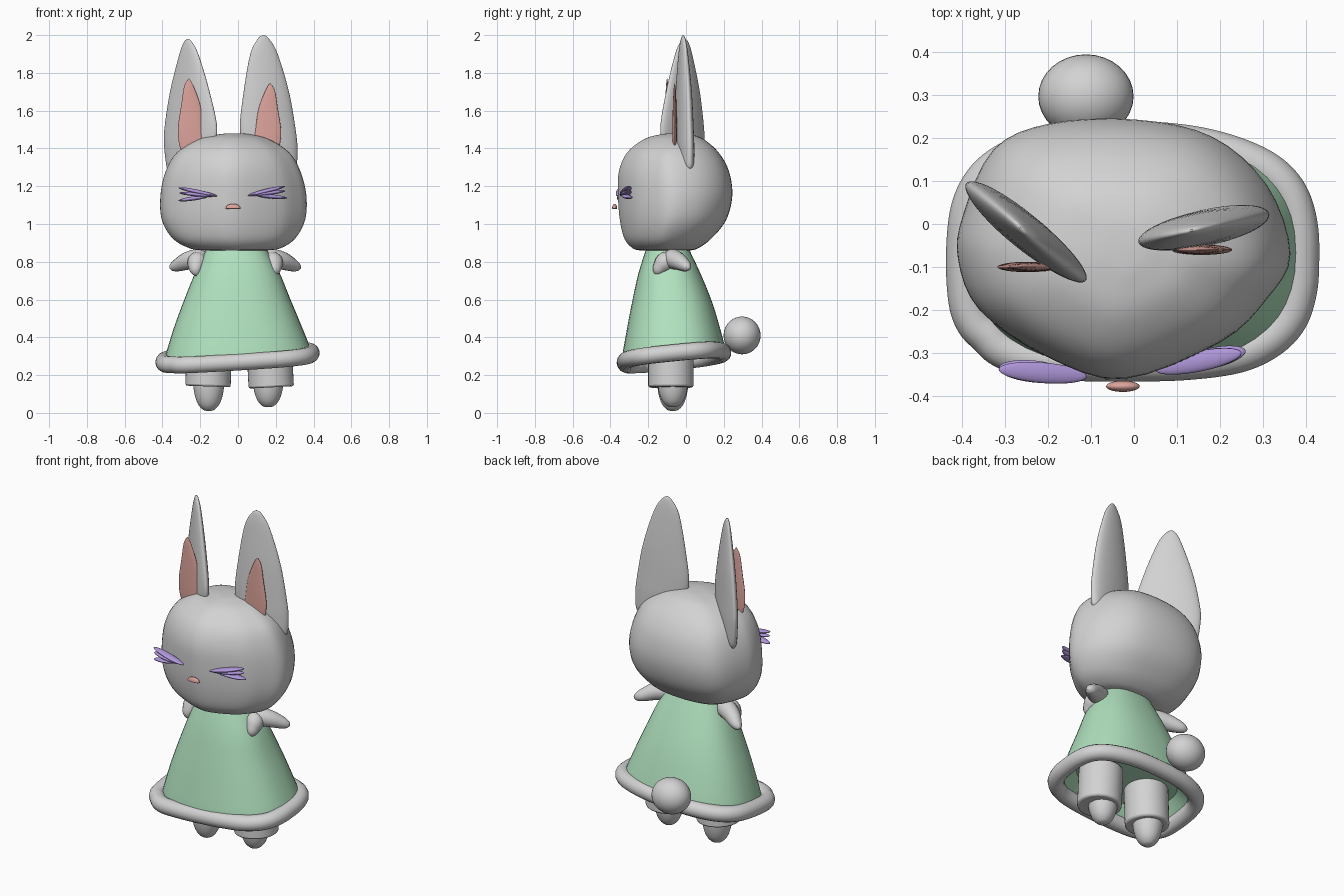
import bpy, math
from mathutils import Vector

if "Cube" in bpy.data.objects:
    bpy.data.objects.remove(bpy.data.objects["Cube"], do_unlink=True)

parts = []


def material(name, *rgb):
    m = bpy.data.materials.new(name)
    m.use_nodes = True
    m.diffuse_color = (*rgb, 1)
    m.node_tree.nodes["Principled BSDF"].inputs["Base Color"].default_value = (*rgb, 1)
    return m


FUR = material("pale grey fur", 0.65, 0.65, 0.65)
GREEN = material("mint cloth", 0.44, 0.76, 0.52)
PINK = material("soft pink", 0.72, 0.37, 0.33)
PURPLE = material("lilac", 0.43, 0.31, 0.70)


def spline(points, steps, closed=False):
    """Smooth interpolation through tuples of any length."""
    n, out = len(points), []
    pick = lambda i: points[i % n] if closed else points[max(0, min(n - 1, i))]
    for i in range(n if closed else n - 1):
        for k in range(steps):
            t = k / steps
            out.append(tuple(
                b + 0.5 * t * (c - a + t * (2 * a - 5 * b + 4 * c - d + t * (3 * (b - c) + d - a)))
                for a, b, c, d in zip(pick(i - 1), pick(i), pick(i + 1), pick(i + 2))))
    return out if closed else out + [tuple(points[-1])]


def rounded(power=2.0, count=48):
    """Unit superellipse outline."""
    bend = lambda v: math.copysign(abs(v) ** (2 / power), v)
    angles = [math.tau * i / count for i in range(count)]
    return [(bend(math.cos(a)), bend(math.sin(a))) for a in angles]


def finish(obj, name, mat):
    obj.name = name
    obj.data.materials.clear()
    obj.data.materials.append(mat)
    parts.append(obj)
    return obj


def loft(name, rows, outline, mat, warp=lambda x, y, z: (x, y, z), steps=5):
    """Stack an outline through rows of (z, x min, x max, y min, y max)."""
    rows, n = spline(rows, steps), len(outline)
    verts = [warp((x0 + x1) / 2 + u * (x1 - x0) / 2, (y0 + y1) / 2 + v * (y1 - y0) / 2, z)
             for z, x0, x1, y0, y1 in rows for u, v in outline]
    faces = [(r * n + i, r * n + (i + 1) % n, (r + 1) * n + (i + 1) % n, (r + 1) * n + i)
             for r in range(len(rows) - 1) for i in range(n)]
    faces += [tuple(reversed(range(n))), tuple(range(len(verts) - n, len(verts)))]
    mesh = bpy.data.meshes.new(name)
    mesh.from_pydata(verts, [], faces)
    obj = bpy.data.objects.new(name, mesh)
    bpy.context.collection.objects.link(obj)
    return finish(obj, name, mat)


def tube(name, points, mat, closed=False):
    """Round tube through (x, y, z, radius) points."""
    data = bpy.data.curves.new(name, "CURVE")
    data.dimensions = "3D"
    data.bevel_depth, data.bevel_resolution, data.use_fill_caps = 1, 5, True
    path = spline(points, 6, closed)
    s = data.splines.new("POLY")
    s.points.add(len(path) - 1)
    s.use_cyclic_u = closed
    for p, (x, y, z, r) in zip(s.points, path):
        p.co, p.radius = (x, y, z, 1), r
    obj = bpy.data.objects.new(name, data)
    bpy.context.collection.objects.link(obj)
    bpy.ops.object.select_all(action="DESELECT")
    obj.select_set(True)
    bpy.context.view_layer.objects.active = obj
    bpy.ops.object.convert(target="MESH")
    return finish(bpy.context.object, name, mat)


def ball(name, centre, size, mat, along=None):
    bpy.ops.mesh.primitive_uv_sphere_add(segments=32, ring_count=20, location=centre)
    obj = bpy.context.object
    obj.scale = size
    if along:
        obj.rotation_euler = Vector(along).to_track_quat("X", "Z").to_euler()
    return finish(obj, name, mat)


# Head: pointed face, broad back
head_outline = spline([(0, -1), (.58, -.72), (.86, -.38), (1, -.03), (.86, .5), (.53, .87),
                       (.07, 1), (-.45, .97), (-.79, .77), (-.97, .27), (-1, -.07),
                       (-.87, -.47), (-.47, -.83)], 4, True)
loft("head", [(.86, -.18, .14, -.24, .02), (.87, -.25, .22, -.28, .06),
              (.92, -.34, .30, -.325, .13), (1.02, -.40, .355, -.35, .21),
              (1.15, -.408, .362, -.36, .243), (1.28, -.38, .33, -.355, .225),
              (1.38, -.32, .27, -.31, .17), (1.45, -.21, .16, -.22, .09),
              (1.475, -.1, .06, -.13, .02), (1.48, -.03, 0, -.07, -.04)], head_outline, FUR)


# Ears: flat blades, each turned differently
def ear(name, rows, x0, y0, slope, thick):
    full = [(z, a, b, -thick * t, thick * t) for z, a, b, t in rows]
    loft(name, full, rounded(), FUR,
         lambda x, y, z: (x, y + y0 + slope * (x - x0), z))


ear("right_ear", [(1.25, -.35, -.34, .1), (1.29, -.375, -.28, .7), (1.4, -.39, -.15, 1),
                  (1.5, -.39, -.11, 1), (1.7, -.36, -.15, .85), (1.9, -.31, -.21, .5),
                  (1.965, -.285, -.245, .25), (1.98, -.268, -.263, .05)], -.25, -.02, -.75, .05)
ear("left_ear", [(1.285, .28, .29, .1), (1.31, .2, .31, .7), (1.4, .05, .315, 1),
                 (1.5, .01, .305, 1), (1.7, .03, .27, .85), (1.9, .065, .21, .5),
                 (1.98, .105, .165, .25), (2, .13, .138, .05)], .16, -.01, .2, .042)

# Inner ear panels
for name, x, y, top, lean in (("right_inner_ear", -.25, -.1, 1.77, -.01),
                              ("left_inner_ear", .16, -.06, 1.745, .01)):
    low = 1.36
    loft(name, [(low + (top - low) * f, x + s * lean - w, x + s * lean + w, y - d, y + d)
                for f, w, d, s in ((0, .035, .006, -1), (.12, .068, .011, -1), (.35, .068, .012, 0),
                                   (.65, .051, .01, 0), (.9, .025, .006, 1), (1, .002, .001, 1))],
         rounded(), PINK)

# Closed eyes made of leaf-shaped strokes
for side, strokes in (
        ("right", (((-.11, -.355, 1.148), (-.315, -.338, 1.192)),
                   ((-.13, -.352, 1.148), (-.31, -.34, 1.165)),
                   ((-.16, -.348, 1.146), (-.315, -.335, 1.124)))),
        ("left", (((.05, -.34, 1.15), (.25, -.3, 1.2)),
                  ((.07, -.335, 1.152), (.25, -.3, 1.175)),
                  ((.1, -.33, 1.152), (.26, -.295, 1.138))))):
    for i, (p, q) in enumerate(strokes):
        p, q = Vector(p), Vector(q)
        ball(f"{side}_eye_stroke_{i + 1}", (p + q) / 2, ((q - p).length / 2, .024, .011),
             PURPLE, q - p)

# Nose: dome with a flatter underside
nose = ball("nose", (-.026, -.378, 1.083), (.039, .013, .024), PINK)
for v in nose.data.vertices:
    v.co.z = max(v.co.z, v.co.z * .2)


# Dress with a tilted hem, and its padded trim
def hang(x, y, z):
    f = max(0, (.9 - z) / .6)
    return x, y, z + f * (.06 * x + .1 * (y + .06))


loft("dress", [(.36, -.3, .3, -.25, .13), (.30, -.37, .37, -.31, .19), (.30, -.39, .39, -.34, .21),
               (.45, -.345, .335, -.315, .175), (.6, -.288, .275, -.285, .13),
               (.75, -.225, .215, -.25, .07), (.9, -.15, .13, -.2, 0)],
     rounded(2.35), GREEN, hang, steps=4)
hem = spline([(0, -.322), (.24, -.302), (.36, -.22), (.387, -.08), (.37, .05), (.3, .13),
              (.16, .18), (0, .195), (-.18, .185), (-.32, .13), (-.385, .02), (-.387, -.18),
              (-.34, -.26), (-.25, -.31)], 2, True)
tube("hem_trim", [(*hang(x, y, .295), .045) for x, y in hem], FUR, True)

# Arms: outward paw and a forward lobe on each side
for side, s in (("left", 1), ("right", -1)):
    place = lambda pts: [(-.015 + s * x, y, z, r) for x, y, z, r in pts]
    tube(side + "_arm", place([(.15, -.08, .81, .03), (.19, -.075, .815, .052),
                               (.25, -.045, .805, .048), (.31, -.005, .78, .033),
                               (.338, .008, .768, .018), (.346, .01, .764, .003)]), FUR)
    tube(side + "_thumb", place([(.17, -.08, .82, .035), (.2, -.11, .8, .052),
                                 (.208, -.14, .765, .038), (.208, -.152, .738, .022),
                                 (.208, -.155, .726, .003)]), FUR)

# Legs: wide cuffs with drop-shaped feet
for side, x, low, tip in (("right", -.155, .14, .01), ("left", .17, .135, .03)):
    bpy.ops.mesh.primitive_cylinder_add(vertices=40, radius=.12, depth=.23,
                                        location=(x, -.08, low + .115))
    cuff = finish(bpy.context.object, side + "_cuff", FUR)
    cuff.rotation_euler = (0, math.radians(-3 if x > 0 else 2), 0)
    bevel = cuff.modifiers.new("soft rim", "BEVEL")
    bevel.width, bevel.segments = .01, 2
    fx = x - .01 if x > 0 else x
    loft(side + "_foot", [(tip + h, fx - r, fx + r, -.07 - r, -.07 + r) for h, r in
                          ((0, .01), (.008, .032), (.035, .056), (.08, .073), (.14, .082),
                           (.2, .08))], rounded(), FUR)

# Tail
ball("tail", (-.112, .297, .41), (.111, .098, .1), FUR)

# Smooth shading with sharp rims kept
bpy.ops.object.select_all(action="DESELECT")
for obj in parts:
    obj.select_set(True)
bpy.context.view_layer.objects.active = parts[0]
bpy.ops.object.shade_smooth_by_angle(angle=math.radians(40))
